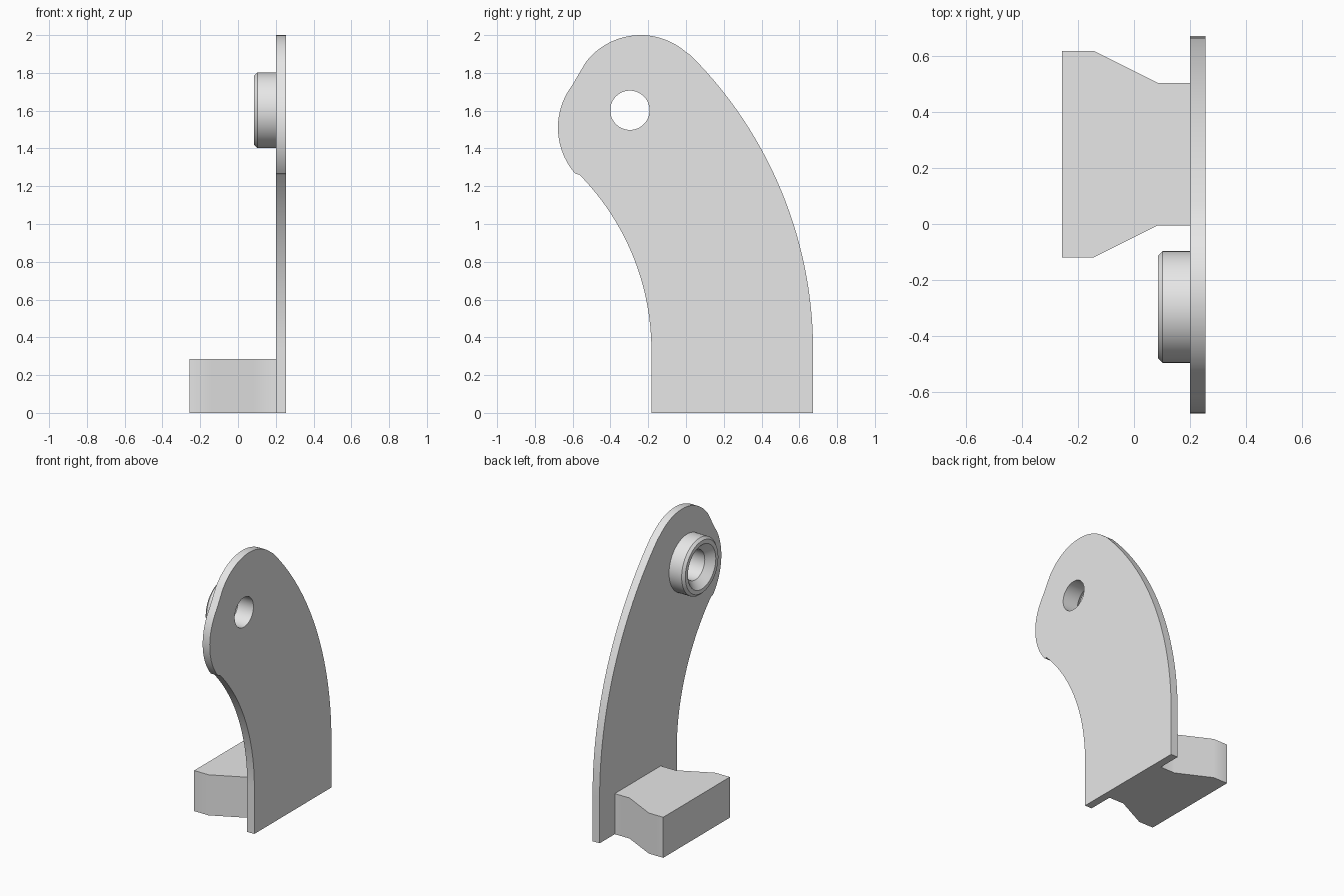
import bpy, bmesh, math

if "Cube" in bpy.data.objects:
    bpy.data.objects.remove(bpy.data.objects["Cube"])

mat = bpy.data.materials.new("plain grey")
mat.diffuse_color = (0.8, 0.8, 0.8, 1)
mat.use_nodes = True
mat.node_tree.nodes["Principled BSDF"].inputs["Base Color"].default_value = mat.diffuse_color


def finish(bm, name):
    bmesh.ops.remove_doubles(bm, verts=bm.verts, dist=1e-4)
    bmesh.ops.recalc_face_normals(bm, faces=bm.faces)
    me = bpy.data.meshes.new(name)
    bm.to_mesh(me)
    bm.free()
    me.materials.append(mat)
    ob = bpy.data.objects.new(name, me)
    bpy.context.collection.objects.link(ob)
    bpy.ops.object.select_all(action='DESELECT')
    ob.select_set(True)
    bpy.context.view_layer.objects.active = ob
    bpy.ops.object.shade_smooth_by_angle(angle=math.radians(30))
    return ob


def arc(cy, cz, r, a0, a1, n):
    """Points on an arc, angles in degrees."""
    angles = [math.radians(a0 + (a1 - a0) * i / n) for i in range(n + 1)]
    return [(cy + r * math.cos(a), cz + r * math.sin(a)) for a in angles]


def extrude_loops(loops, place, offset, name):
    """Fill an outline (with optional holes) and extrude it."""
    bm = bmesh.new()
    for pts in loops:
        vs = [bm.verts.new(place(*p)) for p in pts]
        for i, v in enumerate(vs):
            bm.edges.new((vs[i - 1], v))
    bmesh.ops.triangle_fill(bm, edges=bm.edges[:], use_beauty=True)
    geo = bmesh.ops.extrude_face_region(bm, geom=bm.faces[:], use_keep_orig=True)
    bmesh.ops.translate(bm, vec=offset,
                        verts=[g for g in geo["geom"] if isinstance(g, bmesh.types.BMVert)])
    return finish(bm, name)


HOLE_Y, HOLE_Z, HOLE_R, SEG = -0.297, 1.602, 0.104, 64

# Curved side plate with a round hole
outline = [(-0.183, 0), (0.673, 0)]
outline += arc(0.673 - 2.209, 0.33, 2.209, 0, 45, 28)       # outer sweep
outline += arc(-0.24, 1.634, 0.366, 48, 143, 22)            # rounded top
outline += arc(-0.308, 1.51, 0.37, 143, 221, 20)            # rounded nose
outline += arc(-0.183 - 1.328, 0.33, 1.328, 44.5, 0, 24)    # inner sweep
hole = arc(HOLE_Y, HOLE_Z, HOLE_R, 0, 360, SEG)[:-1]
extrude_loops([outline, hole], lambda y, z: (0.2, y, z), (0.055, 0, 0), "side_plate")

# Flared foot block
half = [(0.2, 0.255), (0.085, 0.255), (-0.145, 0.37), (-0.257, 0.37)]
foot = [(x, 0.25 + w) for x, w in half] + [(x, 0.25 - w) for x, w in reversed(half)]
extrude_loops([foot], lambda x, y: (x, y, 0), (0, 0, 0.285), "foot_block")

# Boss ring: turned profile (x, radius) with chamfered rim and countersunk bore
profile = [(0.2, 0.2), (0.102, 0.2), (0.085, 0.183), (0.085, 0.155),
           (0.135, HOLE_R), (0.2, HOLE_R)]
bm = bmesh.new()
rings = [[bm.verts.new((x, y, z)) for y, z in arc(HOLE_Y, HOLE_Z, r, 0, 360, SEG)[:-1]]
         for x, r in profile]
for a, b in zip(rings, rings[1:]):
    for i in range(SEG):
        bm.faces.new((a[i - 1], a[i], b[i], b[i - 1]))
finish(bm, "boss_ring")
